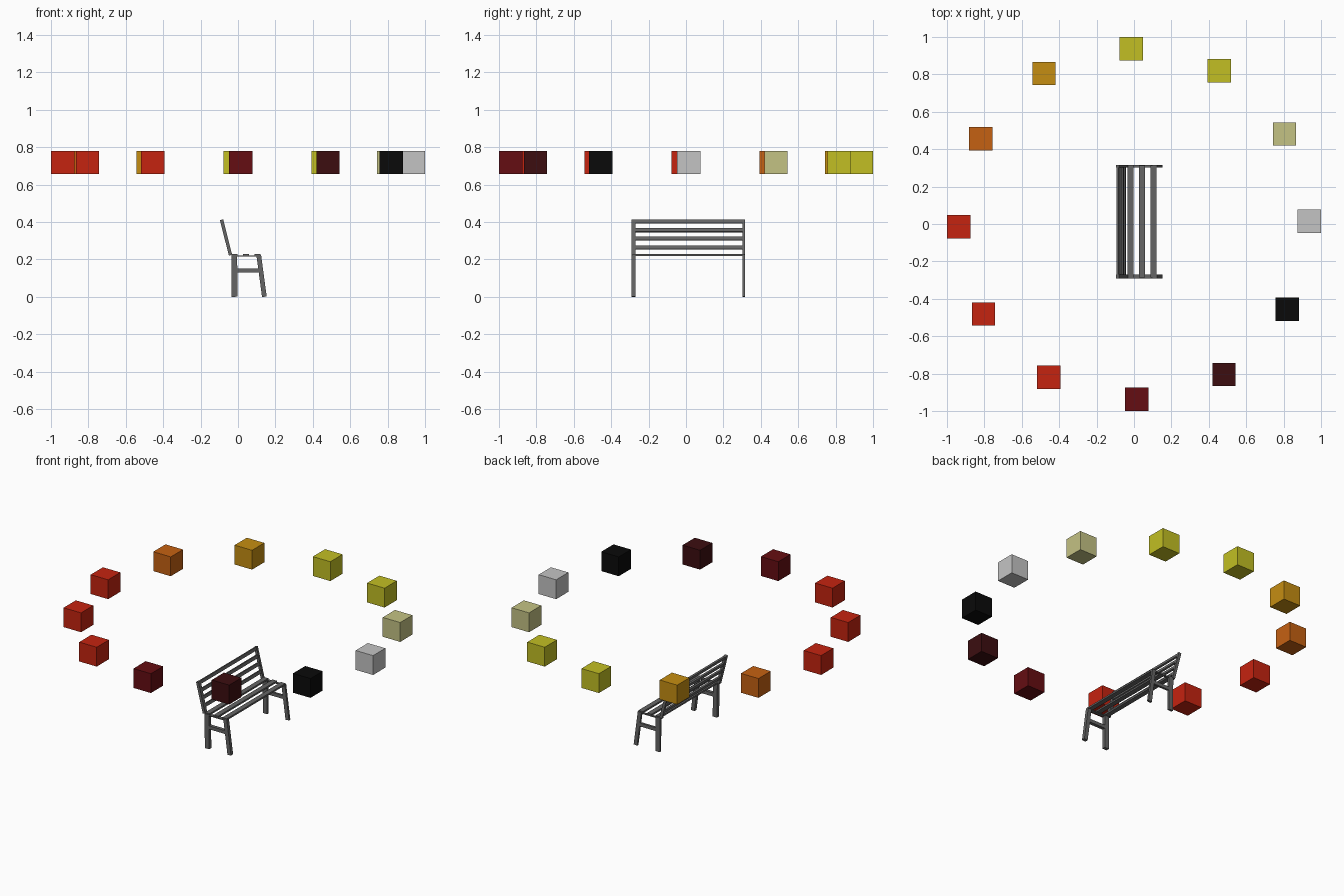
import bpy
import math
from mathutils import Vector, Matrix

if "Cube" in bpy.data.objects:
    bpy.data.objects.remove(bpy.data.objects["Cube"], do_unlink=True)


def material(name, r, g, b):
    m = bpy.data.materials.new(name)
    m.use_nodes = True
    m.diffuse_color = (r, g, b, 1)
    node = next(n for n in m.node_tree.nodes if n.type == 'BSDF_PRINCIPLED')
    node.inputs["Base Color"].default_value = (r, g, b, 1)
    return m


grey = material("light grey", .55, .55, .55)
khaki = material("khaki", .55, .54, .23)
yellow = material("yellow", .54, .52, .017)
amber = material("amber", .56, .27, .006)
orange = material("orange", .56, .12, .006)
red = material("red", .56, .017, .005)
dark_red = material("dark red", .13, .004, .006)
maroon = material("maroon", .045, .004, .005)
black = material("black", .003, .003, .003)
iron = material("bench grey", .13, .13, .13)


def box(name, centre, size, mat, tilt=0):
    """Box with its size baked in, leaning about the y axis."""
    bpy.ops.mesh.primitive_cube_add(size=1, location=centre)
    ob = bpy.context.object
    ob.name = name
    ob.data.transform(Matrix.Diagonal((*size, 1)))
    ob.rotation_euler.y = tilt
    ob.data.materials.append(mat)
    return ob


def bar(name, start, end, y, depth, width):
    """Straight bar between two (x, z) points in the plane of a bench end."""
    a, b = Vector(start), Vector(end)
    d, mid = b - a, (a + b) / 2
    return box(name, (mid.x, y, mid.y), (depth, width, d.length), iron,
               math.atan2(d.x, d.y))


# Ring of floating coloured cubes
ring = [grey, khaki, yellow, yellow, amber, orange,
        red, red, red, dark_red, maroon, black]
for i, mat in enumerate(ring):
    a = math.radians(30 * i + 0.9)
    box(f"ring_cube_{i + 1}",
        (0.9375 * math.cos(a), 0.9375 * math.sin(a), 0.718),
        (0.125, 0.125, 0.125), mat)

# Bench end frames
back_top, back_foot = Vector((-0.088, 0.412)), Vector((-0.04, 0.222))
for side, y, w in (("right", -0.28, 0.022), ("left", 0.309, 0.014)):
    bar(f"rear_leg_{side}", (-0.018, 0), (-0.02, 0.222), y, 0.031, w)
    bar(f"front_leg_{side}", (0.141, 0), (0.111, 0.222), y, 0.025, w)
    bar(f"back_post_{side}", back_foot, back_top, y, 0.018, w)
    bar(f"cross_rail_{side}", (-0.01, 0.14), (0.12, 0.14), y, 0.022, w)
    bar(f"seat_rail_{side}", (-0.035, 0.217), (0.12, 0.217), y, 0.006, w)

# Seat slats
for i, x in enumerate((-0.018, 0.043, 0.105)):
    box(f"seat_slat_{i + 1}", (x, 0.013, 0.223), (0.032, 0.6, 0.011), iron)

# Backrest slats, following the lean of the posts
lean = back_top - back_foot
for i, z in enumerate((0.263, 0.311, 0.356, 0.402)):
    x = back_foot.x + lean.x * (z - back_foot.y) / lean.y
    box(f"back_slat_{i + 1}", (x, 0.013, z), (0.012, 0.6, 0.02), iron,
        math.atan2(lean.x, lean.y))
